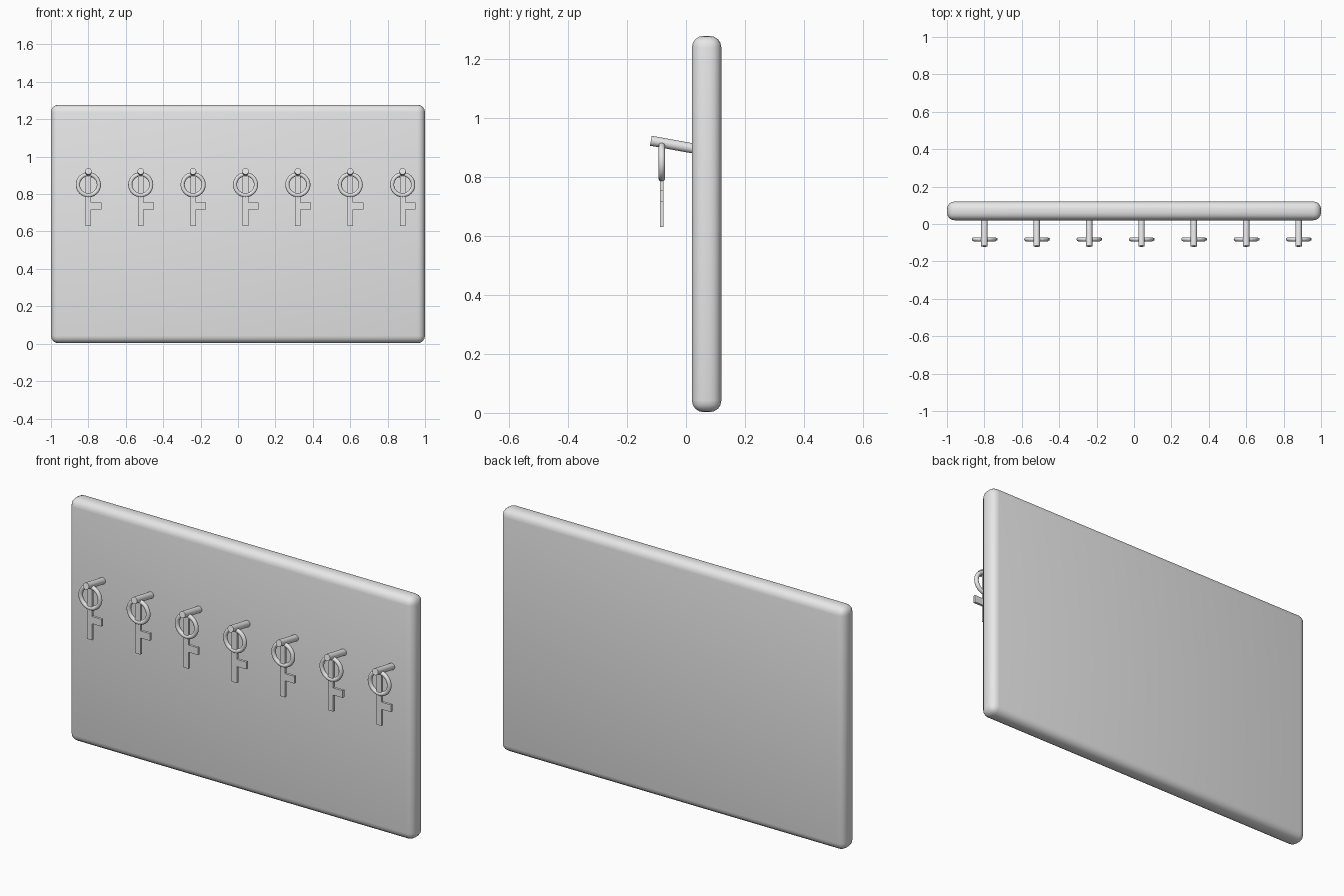
import bpy
from math import radians, atan2, hypot
from mathutils import Vector

cube = bpy.data.objects.get("Cube")
if cube:
    bpy.data.objects.remove(cube, do_unlink=True)

grey = bpy.data.materials.new("plain grey")
grey.use_nodes = True
colour = (0.8, 0.8, 0.8, 1)
grey.diffuse_color = colour
grey.node_tree.nodes["Principled BSDF"].inputs["Base Color"].default_value = colour


def finish(name, smooth=True):
    ob = bpy.context.object
    ob.name = name
    ob.data.materials.append(grey)
    if smooth:
        bpy.ops.object.shade_smooth_by_angle(angle=radians(35))
    return ob


# Backboard with rounded edges
bpy.ops.mesh.primitive_cube_add(size=1, location=(0, 0.07, 0.64))
board = bpy.context.object
board.scale = (2, 0.1, 1.275)
bpy.ops.object.transform_apply(location=False, rotation=False)
bevel = board.modifiers.new("rounded edges", "BEVEL")
bevel.width = 0.04
bevel.segments = 4
bpy.ops.object.modifier_apply(modifier=bevel.name)
finish("backboard")

KEY_Y = -0.082
PEG_TIP = Vector((0, -0.119, 0.922))
PEG_ROOT = Vector((0, 0.025, 0.896))


def add_peg(x):
    run = PEG_TIP - PEG_ROOT
    mid = (PEG_TIP + PEG_ROOT) / 2
    bpy.ops.mesh.primitive_cylinder_add(
        vertices=32, radius=0.017, depth=run.length, location=(x, mid.y, mid.z),
        rotation=(atan2(hypot(run.x, run.y), run.z), 0, 0))
    return finish("peg")


def add_ring(x):
    bpy.ops.mesh.primitive_torus_add(
        major_segments=48, minor_segments=12, major_radius=0.056, minor_radius=0.011,
        location=(x, KEY_Y, 0.85), rotation=(radians(90), 0, 0))
    return finish("key_ring")


def add_key(x):
    # Flat blade outline with one tooth, given thickness
    outline = [(-0.015, 0.63), (0.015, 0.63), (0.015, 0.717), (0.07, 0.717),
               (0.07, 0.755), (0.015, 0.755), (0.015, 0.91), (-0.015, 0.91)]
    mesh = bpy.data.meshes.new("key_blade")
    mesh.from_pydata([(px, 0, pz) for px, pz in outline], [], [range(len(outline))])
    key = bpy.data.objects.new("key_blade", mesh)
    bpy.context.collection.objects.link(key)
    key.location = (x, KEY_Y, 0)
    mesh.materials.append(grey)
    solid = key.modifiers.new("thickness", "SOLIDIFY")
    solid.thickness = 0.013
    solid.offset = 0


# Row of pegs, each with a hanging key
for i in range(7):
    x = -0.8 + 0.28 * i
    add_peg(x)
    add_ring(x)
    add_key(x)
